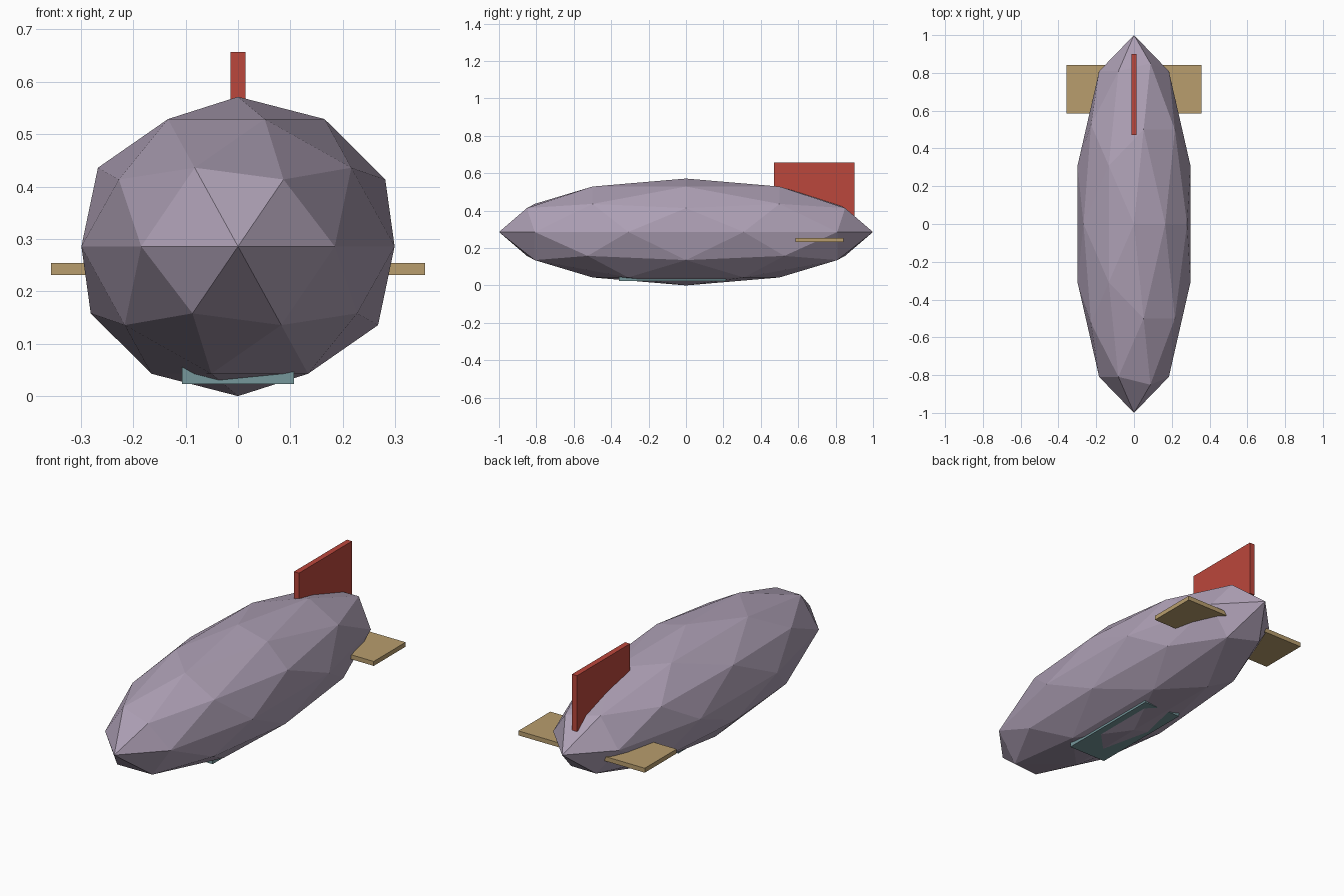
import bpy

cube = bpy.data.objects.get("Cube")
if cube:
    bpy.data.objects.remove(cube, do_unlink=True)

U = 1 / 3.5  # design unit: the hull is seven units long


def material(name, rgb):
    mat = bpy.data.materials.new(name)
    mat.use_nodes = True
    color = (*rgb, 1)
    mat.diffuse_color = color
    mat.node_tree.nodes["Principled BSDF"].inputs["Base Color"].default_value = color
    return mat


def finish(name, scale, mat):
    obj = bpy.context.object
    obj.name = name
    obj.scale = [s * U for s in scale]
    bpy.ops.object.transform_apply(location=False, rotation=False, scale=True)
    obj.data.materials.append(mat)
    return obj


def box(name, center, size, mat):
    bpy.ops.mesh.primitive_cube_add(size=1, location=[c * U for c in center])
    return finish(name, size, mat)


mauve = material("mauve", (0.42, 0.35, 0.46))
red = material("red", (0.50, 0.063, 0.045))
tan = material("tan", (0.48, 0.34, 0.155))
teal = material("teal", (0.18, 0.31, 0.33))

# Faceted gas hull
bpy.ops.mesh.primitive_ico_sphere_add(subdivisions=2, radius=1, location=(0, 0, U))
finish("hull", (1.1, 3.5, 1.0), mauve)

# Upright tail fin and the tailplane passing through the hull
box("tail_fin", (0, 2.4, 1.8), (0.1, 1.5, 1.0), red)
box("tailplane", (0, 2.5, 0.85), (2.5, 0.9, 0.08), tan)

# Gondola sunk into the belly
box("gondola", (0, -0.25, 0.23), (0.75, 2.0, 0.3), teal)
